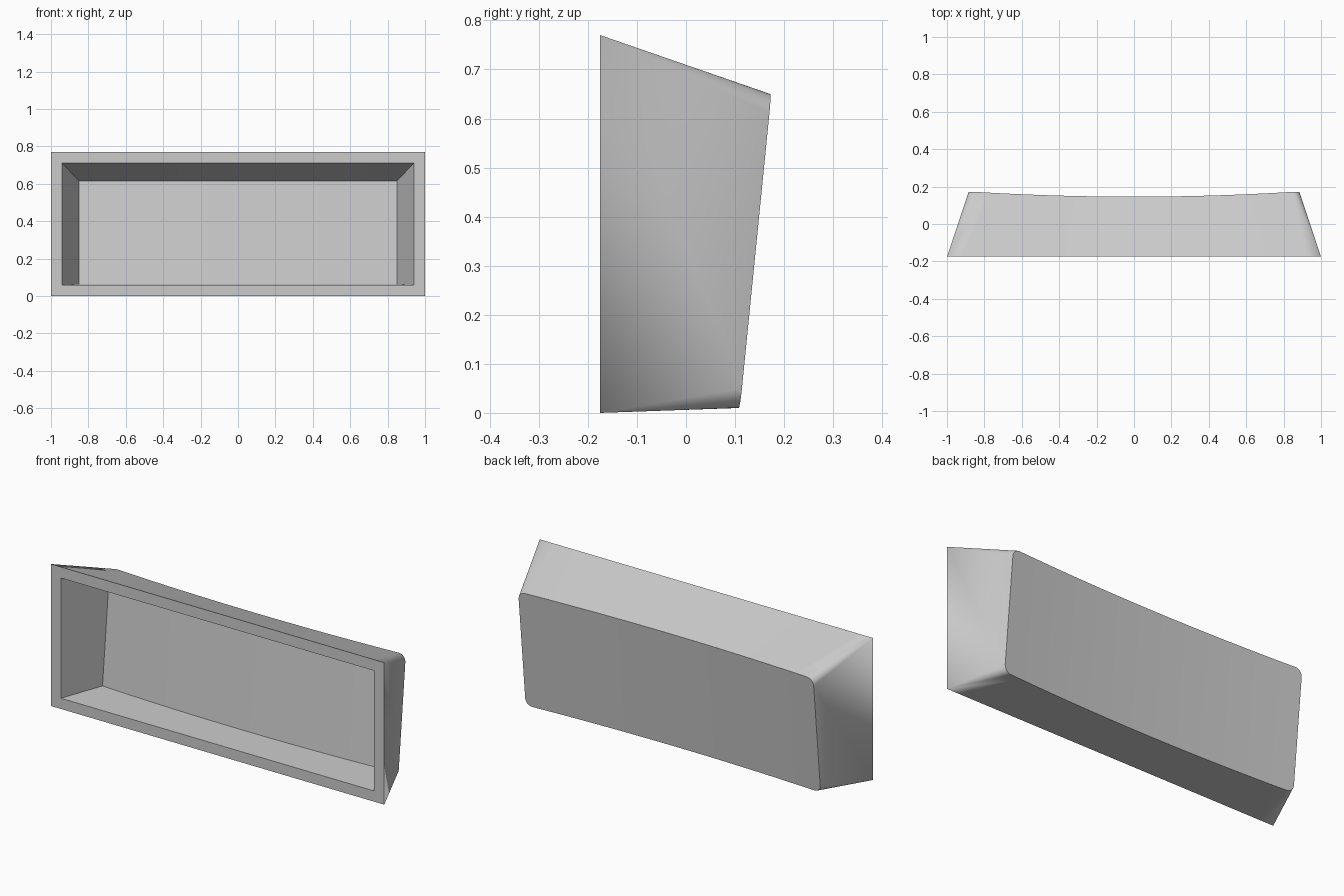
import bpy, bmesh, math

cube = bpy.data.objects.get("Cube")
if cube:
    bpy.data.objects.remove(cube, do_unlink=True)

SPAN, ARC = 24, 8          # segments along the long edges and per corner
CAP_HALF = 0.885           # half width of the dished face


def dish(x, z, offset=0.0):
    """Depth of the tilted, sideways-curved face."""
    return 0.11 + 0.1 * (z - 0.01) - 0.028 * (1 - (x / CAP_HALF) ** 2) - offset


def columns(half, low, high, radius):
    """Columns (x, bottom z, top z) across a rectangle with round corners."""
    left = []
    for i in range(ARC + 1):
        a = math.pi / 2 * i / ARC
        inset = radius * (1 - math.sin(a))
        left.append((-half + radius * (1 - math.cos(a)), low + inset, high - inset))
    flat = half - radius
    middle = [(-flat + 2 * flat * i / SPAN, low, high) for i in range(1, SPAN)]
    right = [(-x, a, b) for x, a, b in reversed(left)]
    return left + middle + right


def ring(bm, cols, depth):
    """Bottom row and top row of vertices."""
    return [[bm.verts.new((c[0], depth(c[0], c[k]), c[k])) for c in cols] for k in (1, 2)]


def loop(rows):
    return rows[0] + rows[1][::-1]


bm = bmesh.new()
face = ring(bm, columns(CAP_HALF, 0.01, 0.65, 0.04), dish)
base = ring(bm, columns(1.0, 0, 0.77, 0), lambda x, z: -0.175)
opening = ring(bm, columns(0.94, 0.058, 0.71, 0), lambda x, z: -0.175)
floor = ring(bm, columns(0.85, 0.062, 0.615, 0), lambda x, z: dish(x, z, 0.06))

# Outer walls, rim and inner walls
rings = [loop(r) for r in (face, base, opening, floor)]
for a, b in zip(rings, rings[1:]):
    for i in range(len(a)):
        j = (i + 1) % len(a)
        bm.faces.new((a[i], a[j], b[j], b[i]))

# Dished outer face and matching inner floor
for low, high in (face, floor):
    for i in range(len(low) - 1):
        bm.faces.new((low[i], low[i + 1], high[i + 1], high[i]))

bmesh.ops.remove_doubles(bm, verts=bm.verts, dist=1e-5)
bmesh.ops.recalc_face_normals(bm, faces=bm.faces)
mesh = bpy.data.meshes.new("key_shell")
bm.to_mesh(mesh)
bm.free()

# Plain grey plastic
grey = bpy.data.materials.new("grey_plastic")
grey.use_nodes = True
colour = (0.6, 0.6, 0.6, 1)
grey.diffuse_color = colour
grey.node_tree.nodes["Principled BSDF"].inputs["Base Color"].default_value = colour
mesh.materials.append(grey)

shell = bpy.data.objects.new("key_shell", mesh)
bpy.context.collection.objects.link(shell)
bpy.context.view_layer.objects.active = shell
shell.select_set(True)
bpy.ops.object.shade_smooth_by_angle(angle=math.radians(30))
